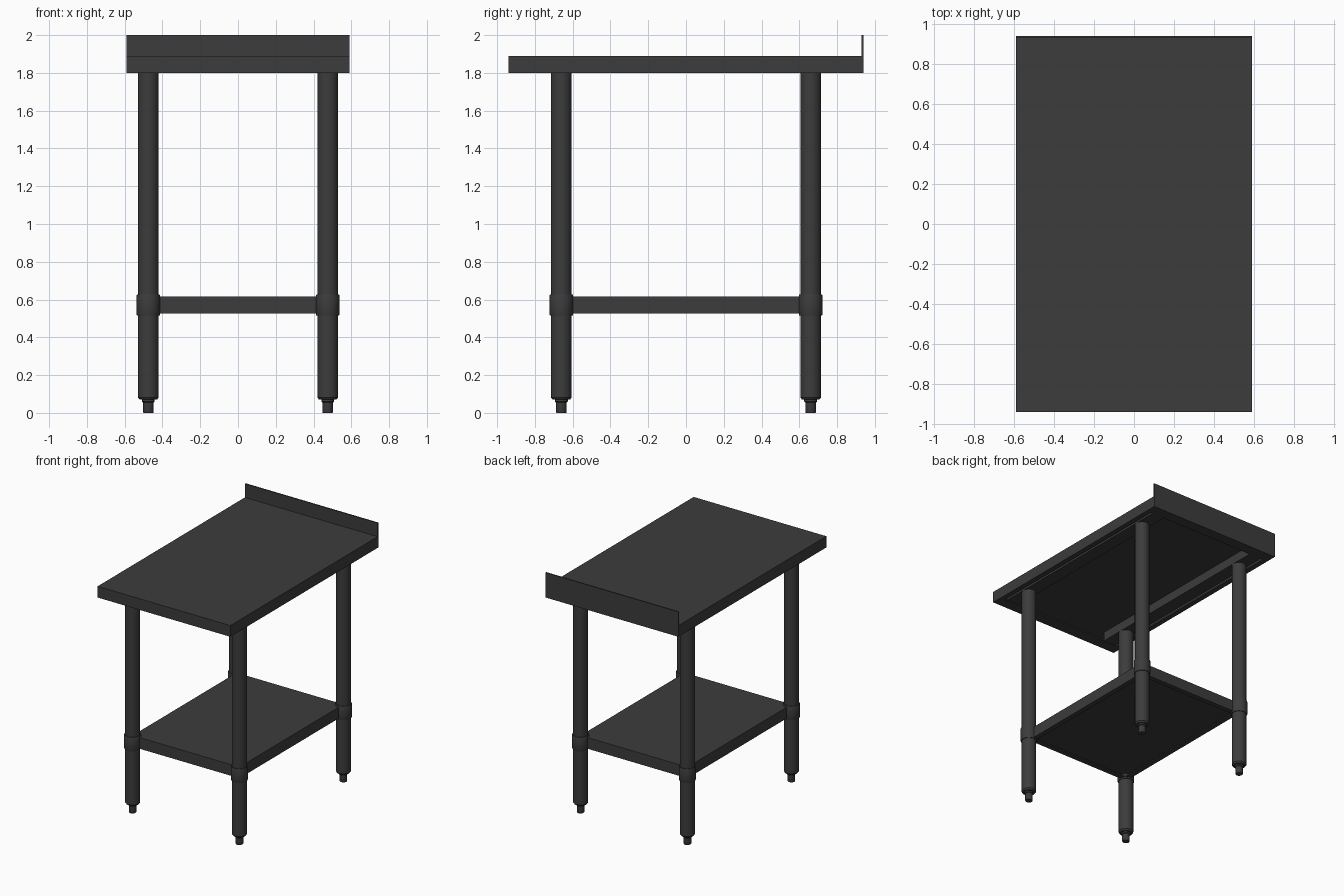
import bpy, bmesh, math
from mathutils import Matrix, Vector

cube = bpy.data.objects.get("Cube")
if cube:
    bpy.data.objects.remove(cube, do_unlink=True)

steel = bpy.data.materials.new("dark_steel")
steel.use_nodes = True
COLOUR = (0.045, 0.045, 0.045, 1)
steel.diffuse_color = COLOUR
steel.node_tree.nodes["Principled BSDF"].inputs["Base Color"].default_value = COLOUR


def finish(name, bm, smooth=False):
    mesh = bpy.data.meshes.new(name)
    bm.to_mesh(mesh)
    bm.free()
    mesh.materials.append(steel)
    obj = bpy.data.objects.new(name, mesh)
    bpy.context.collection.objects.link(obj)
    if smooth:
        bpy.ops.object.select_all(action='DESELECT')
        obj.select_set(True)
        bpy.context.view_layer.objects.active = obj
        bpy.ops.object.shade_smooth_by_angle(angle=math.radians(30))
    return obj


def add_box(bm, low, high):
    low, high = Vector(low), Vector(high)
    size = Matrix.Diagonal((high - low).to_4d())
    bmesh.ops.create_cube(bm, size=1, matrix=Matrix.Translation((low + high) / 2) @ size)


def tray(name, x, y, z0, z1, lip_x, lip_y, sheet, wall):
    """Folded sheet panel: flat top, skirts all round and inward bottom lips."""
    bm = bmesh.new()
    add_box(bm, (-x, -y, z1 - sheet), (x, y, z1))
    low = z0 + wall
    for s in (-1, 1):
        for a, b, base, top in ((x - wall, x, low, z1 - sheet), (x - lip_x, x, z0, low)):
            xs = sorted((s * a, s * b))
            add_box(bm, (xs[0], -y, base), (xs[1], y, top))
        for a, b, base, top, end in ((y - wall, y, low, z1 - sheet, x - wall),
                                     (y - lip_y, y, z0, low, x - lip_x)):
            ys = sorted((s * a, s * b))
            add_box(bm, (-end, ys[0], base), (end, ys[1], top))
    return finish(name, bm)


def lathe(name, profile, location, steps=32):
    bm = bmesh.new()
    verts = [bm.verts.new((r, 0, z)) for r, z in profile]
    edges = [bm.edges.new(pair) for pair in zip(verts, verts[1:])]
    bmesh.ops.spin(bm, geom=verts + edges, axis=(0, 0, 1), cent=(0, 0, 0),
                   angle=math.tau, steps=steps)
    bmesh.ops.remove_doubles(bm, verts=bm.verts, dist=0.0001)
    bmesh.ops.recalc_face_normals(bm, faces=bm.faces)
    obj = finish(name, bm, smooth=True)
    obj.location = location
    return obj


# Worktop with upstand along the back
tray("worktop", 0.59, 0.94, 1.8, 1.89, 0.04, 0.09, 0.015, 0.01)
bm = bmesh.new()
add_box(bm, (-0.59, 0.93, 1.89), (0.59, 0.94, 2.0))
finish("backsplash", bm)

# Lower shelf, its corners tucked into the legs
tray("shelf", 0.475, 0.66, 0.525, 0.615, 0.04, 0.04, 0.06, 0.01)

LEG = [(0, 0.07), (0.046, 0.07), (0.055, 0.082), (0.055, 1.84), (0, 1.84)]
FOOT = [(0, 0), (0.026, 0), (0.028, 0.004), (0.028, 0.055), (0.034, 0.06), (0.034, 0.075), (0, 0.075)]
COLLAR = [(0.054, 0.515), (0.06, 0.515), (0.062, 0.52), (0.062, 0.622), (0.06, 0.627), (0.054, 0.627)]

for side, sx in (("right", -1), ("left", 1)):
    # Support channel under the worktop
    bm = bmesh.new()
    add_box(bm, (sx * 0.475 - 0.055, -0.85, 1.802), (sx * 0.475 + 0.055, 0.85, 1.875))
    finish(f"{side}_channel", bm)
    # Legs with collars and adjustable feet
    for end, sy in (("front", -1), ("back", 1)):
        spot = (sx * 0.475, sy * 0.66, 0)
        for part, profile in (("leg", LEG), ("foot", FOOT), ("collar", COLLAR)):
            lathe(f"{end}_{side}_{part}", profile, spot)
